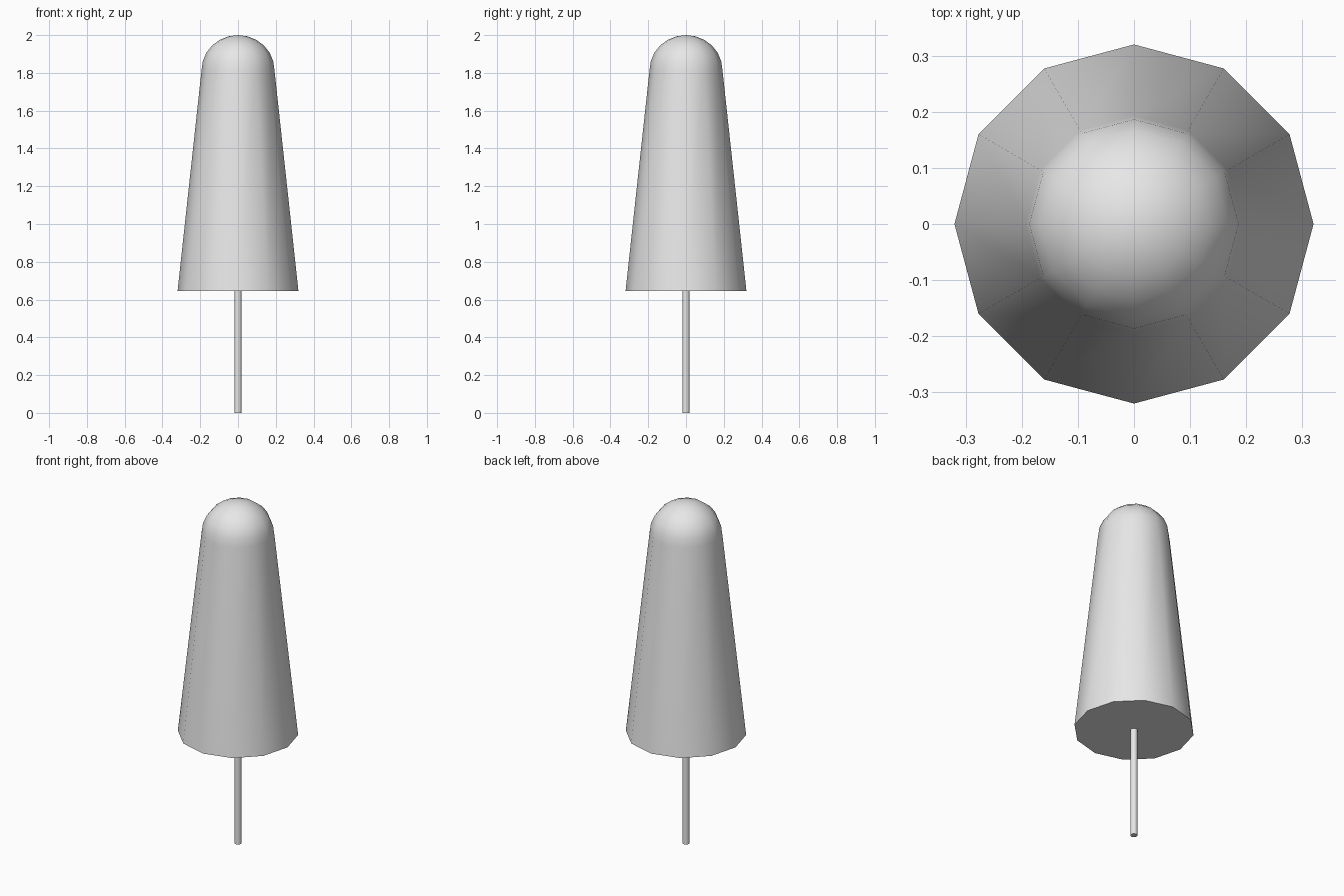
import bpy, bmesh, math

if "Cube" in bpy.data.objects:
    bpy.data.objects.remove(bpy.data.objects["Cube"])

SIDES = 12

grey = bpy.data.materials.new("light_grey")
grey.diffuse_color = (0.8, 0.8, 0.8, 1)
grey.use_nodes = True
grey.node_tree.nodes["Principled BSDF"].inputs["Base Color"].default_value = grey.diffuse_color


def lathe(name, profile, sides):
    """Spin a (radius, z) profile into a closed solid; radius 0 makes a pole."""
    bm = bmesh.new()
    rings = []
    for r, z in profile:
        if r == 0:
            rings.append([bm.verts.new((0, 0, z))] * sides)
        else:
            rings.append([bm.verts.new((r * math.cos(2 * math.pi * i / sides),
                                        r * math.sin(2 * math.pi * i / sides), z))
                          for i in range(sides)])
    for low, high in zip(rings, rings[1:]):
        for i in range(sides):
            j = (i + 1) % sides
            loop = [low[i], low[j], high[j], high[i]]
            bm.faces.new(list(dict.fromkeys(loop)))
    # flat end caps
    for ring in (rings[0], rings[-1]):
        if len(set(ring)) > 2:
            bm.faces.new(ring)
    bmesh.ops.recalc_face_normals(bm, faces=bm.faces[:])
    mesh = bpy.data.meshes.new(name)
    bm.to_mesh(mesh)
    bm.free()
    mesh.materials.append(grey)
    ob = bpy.data.objects.new(name, mesh)
    bpy.context.collection.objects.link(ob)
    bpy.ops.object.select_all(action='DESELECT')
    ob.select_set(True)
    bpy.context.view_layer.objects.active = ob
    bpy.ops.object.shade_smooth_by_angle(angle=math.radians(40))
    return ob


# Tapered canopy with a rounded top
DOME_R, DOME_Z, RINGS = 0.193, 1.815, 6
profile = [(0.32, 0.645)]
for k in range(RINGS):
    a = math.pi / 2 * k / RINGS
    profile.append((DOME_R * math.cos(a), DOME_Z + (2 - DOME_Z) * math.sin(a)))
profile.append((0, 2.0))
lathe("canopy", profile, SIDES)

# Thin pole, running up into the canopy
lathe("pole", [(0.019, 0), (0.019, 1.0)], SIDES)
